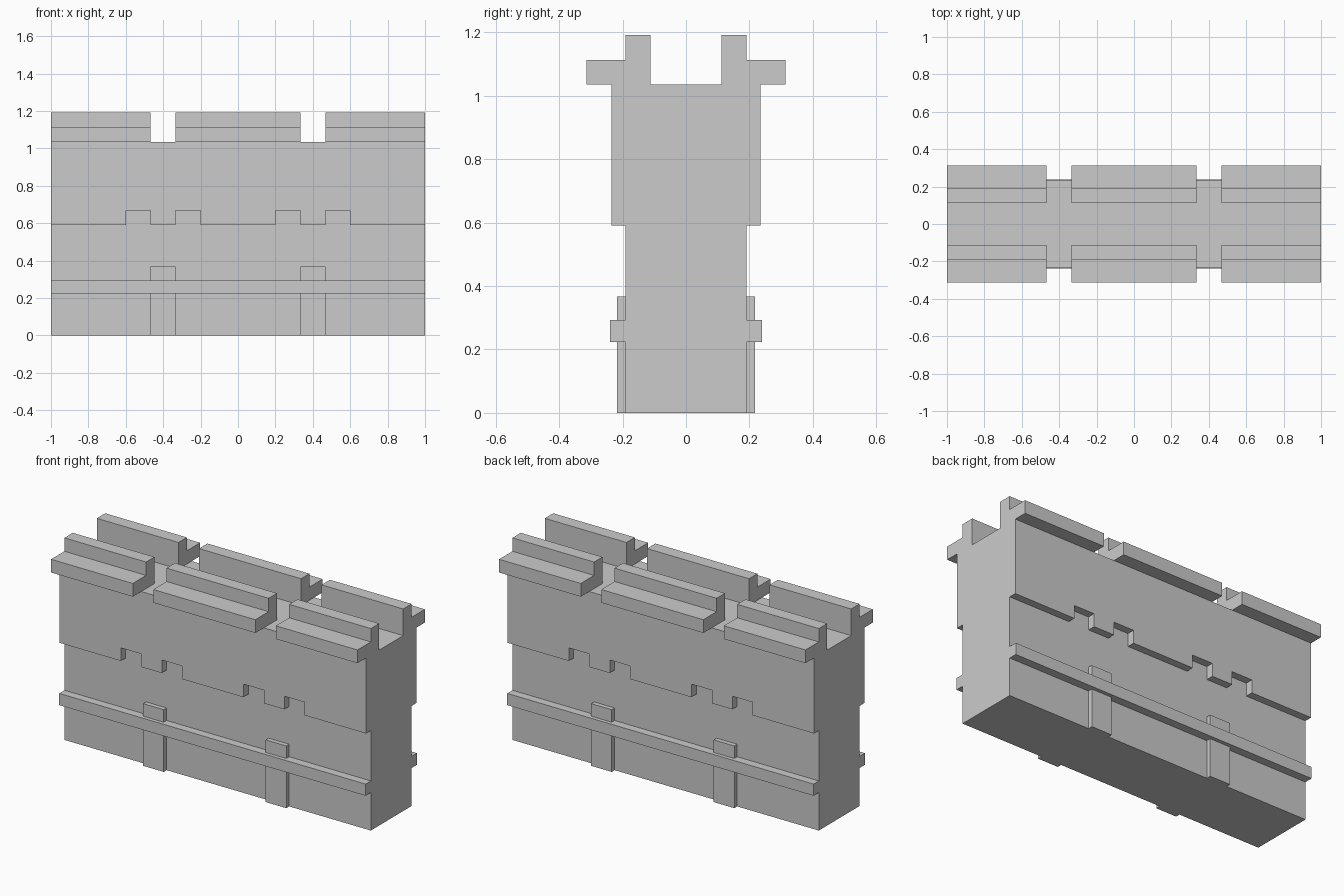
import bpy, bmesh

if "Cube" in bpy.data.objects:
    bpy.data.objects.remove(bpy.data.objects["Cube"])

CORE, FACE = 0.19, 0.235      # half thickness of the core and of the upper facing
SLOTS = (-0.4, 0.4)           # centres of the gaps and pilasters
HALF = 0.067                  # half width of gaps and pilasters
TOP = 1.035


def extrude(name, outline, to_3d, vector):
    """Make a solid from a flat outline swept along a vector."""
    bm = bmesh.new()
    face = bm.faces.new([bm.verts.new(to_3d(a, b)) for a, b in outline])
    swept = bmesh.ops.extrude_face_region(bm, geom=[face])["geom"]
    verts = [v for v in swept if isinstance(v, bmesh.types.BMVert)]
    bmesh.ops.translate(bm, verts=verts, vec=vector)
    bmesh.ops.recalc_face_normals(bm, faces=bm.faces)
    mesh = bpy.data.meshes.new(name)
    bm.to_mesh(mesh)
    bm.free()
    obj = bpy.data.objects.new(name, mesh)
    bpy.context.collection.objects.link(obj)
    return obj


def along_x(name, outline, x0, x1):
    return extrude(name, outline, lambda y, z: (x0, y, z), (x1 - x0, 0, 0))


def rect(a0, a1, b0, b1):
    return [(a0, b0), (a1, b0), (a1, b1), (a0, b1)]


def mirror_y(obj):
    mod = obj.modifiers.new("Mirror", "MIRROR")
    mod.use_axis = (False, True, False)
    mod.use_mirror_merge = False


# Wall core
along_x("wall_core", rect(-CORE, CORE, 0, TOP), -1, 1)

# Upper facing with notched lower edge, on both sides
edge = [(-1, TOP), (-1, 0.59)]
for c in SLOTS:
    for x0, x1 in ((c - 0.2, c - HALF), (c + HALF, c + 0.2)):
        edge += [(x0, 0.59), (x0, 0.667), (x1, 0.667), (x1, 0.59)]
edge += [(1, 0.59), (1, TOP)]
mirror_y(extrude("upper_facing", edge, lambda x, z: (x, CORE, z), (0, FACE - CORE, 0)))

# Parapet blocks with outer ledge
parapet = [(0.112, TOP), (0.314, TOP), (0.314, 1.113), (CORE, 1.113),
           (CORE, 1.192), (0.112, 1.192)]
bounds = [-1] + [c + s * HALF for c in SLOTS for s in (-1, 1)] + [1]
for i, (x0, x1) in enumerate(zip(bounds[::2], bounds[1::2])):
    mirror_y(along_x(f"parapet_{i + 1}", parapet, x0, x1))

# Horizontal band
mirror_y(along_x("band", rect(CORE, 0.239, 0.224, 0.293), -1, 1))

# Pilasters below the band and their caps above it
for i, c in enumerate(SLOTS):
    for part, z0, z1 in (("pilaster", 0, 0.224), ("pilaster_cap", 0.293, 0.367)):
        mirror_y(along_x(f"{part}_{i + 1}", rect(CORE, 0.217, z0, z1), c - HALF, c + HALF))
